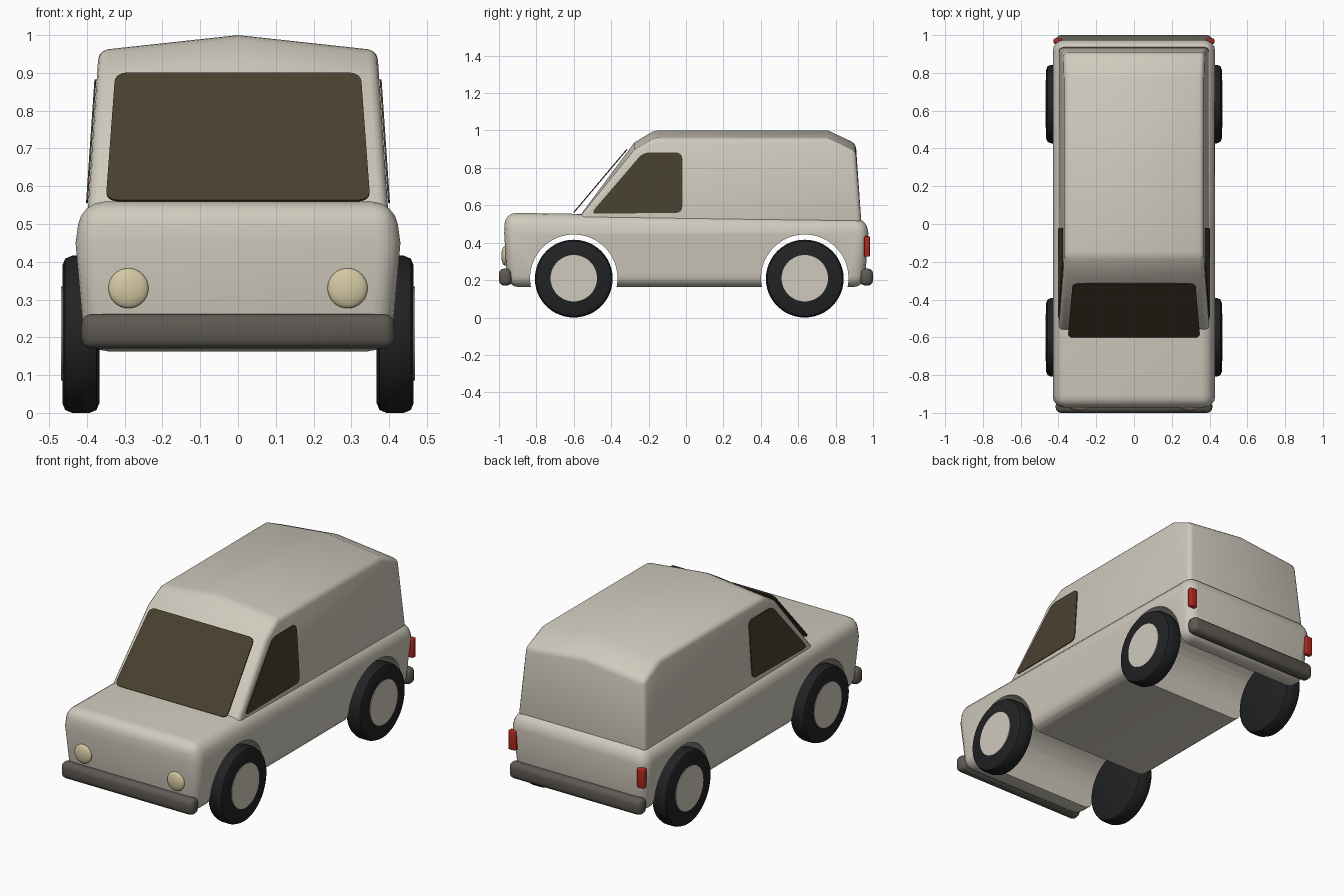
import bpy, bmesh
from math import pi, radians
from mathutils import Vector

default = bpy.data.objects.get("Cube")
if default:
    bpy.data.objects.remove(default, do_unlink=True)


def material(name, rgb):
    m = bpy.data.materials.new(name)
    m.use_nodes = True
    m.diffuse_color = (*rgb, 1)
    m.node_tree.nodes["Principled BSDF"].inputs["Base Color"].default_value = (*rgb, 1)
    return m


cream = material("cream_paint", (0.63, 0.59, 0.51))
glass = material("tinted_glass", (0.065, 0.052, 0.029))
rubber = material("black_rubber", (0.015, 0.016, 0.017))
grey = material("bumper_grey", (0.11, 0.10, 0.085))
lamp = material("headlight_yellow", (0.66, 0.58, 0.37))
red = material("tail_light_red", (0.45, 0.02, 0.013))


def activate(ob):
    bpy.ops.object.select_all(action='DESELECT')
    ob.select_set(True)
    bpy.context.view_layer.objects.active = ob


def finish(ob, name, mat, bevel=0, segments=3, limit=30):
    """Name, colour, bevel and smooth a part."""
    ob.name = ob.data.name = name
    ob.data.materials.clear()
    ob.data.materials.append(mat)
    activate(ob)
    if bevel:
        b = ob.modifiers.new("bevel", 'BEVEL')
        b.width, b.segments = bevel, segments
        b.limit_method, b.angle_limit = 'ANGLE', radians(limit)
        bpy.ops.object.modifier_apply(modifier="bevel")
    bpy.ops.object.shade_smooth_by_angle(angle=radians(35))
    return ob


def from_bmesh(bm):
    bmesh.ops.recalc_face_normals(bm, faces=bm.faces[:])
    me = bpy.data.meshes.new("part")
    bm.to_mesh(me)
    bm.free()
    ob = bpy.data.objects.new("part", me)
    bpy.context.collection.objects.link(ob)
    return ob


def box(name, centre, size, mat, bevel):
    bpy.ops.mesh.primitive_cube_add(size=1, location=centre)
    ob = bpy.context.object
    ob.scale = size
    bpy.ops.object.transform_apply(location=False, rotation=False, scale=True)
    return finish(ob, name, mat, bevel)


def cylinder(radius, depth, centre):
    bpy.ops.mesh.primitive_cylinder_add(vertices=48, radius=radius, depth=depth,
                                        location=centre, rotation=(0, pi / 2, 0))
    return bpy.context.object


def plate(name, corners, radius, push, mat):
    """Thin panel with rounded corners."""
    bm = bmesh.new()
    face = bm.faces.new([bm.verts.new(c) for c in corners])
    bmesh.ops.bevel(bm, geom=bm.verts[:], offset=radius, segments=4,
                    profile=0.5, affect='VERTICES')
    out = bmesh.ops.extrude_face_region(bm, geom=bm.faces[:])
    bmesh.ops.translate(bm, vec=Vector(push),
                        verts=[g for g in out["geom"] if isinstance(g, bmesh.types.BMVert)])
    return finish(from_bmesh(bm), name, mat)


# Lower body: stacked rectangles (half width, front y, rear y, front z, rear z)
levels = [(0.405, -0.955, 0.955, 0.163, 0.163),
          (0.43, -0.972, 0.975, 0.45, 0.45),
          (0.415, -0.968, 0.962, 0.56, 0.532)]
bm = bmesh.new()
rings = [[bm.verts.new(p) for p in ((-w, f, zf), (w, f, zf), (w, r, zr), (-w, r, zr))]
         for w, f, r, zf, zr in levels]
bm.faces.new(rings[0])
bm.faces.new(rings[-1])
for low, high in zip(rings, rings[1:]):
    for i in range(4):
        j = (i + 1) % 4
        bm.faces.new((low[i], low[j], high[j], high[i]))
body = finish(from_bmesh(bm), "lower_body", cream, 0.06, 4)

# Wheel arches cut straight through
axles = {"front": -0.6, "rear": 0.635}
for y in axles.values():
    cutter = cylinder(0.234, 1.4, (0, y, 0.21))
    cutter.hide_render = True
    cut = body.modifiers.new("arch", 'BOOLEAN')
    cut.operation, cut.solver, cut.object = 'DIFFERENCE', 'EXACT', cutter
    activate(body)
    bpy.ops.object.modifier_apply(modifier="arch")
    bpy.data.objects.remove(cutter, do_unlink=True)
finish(body, "lower_body", cream)


# Cabin: side profile with a gently ridged roof
def half_width(z):
    return 0.398 - 0.068 * (z - 0.53)


profile = [(-0.6, 0.50, 0), (-0.277, 0.935, 0.04), (-0.17, 1.0, 0.04),
           (0.76, 1.0, 0.04), (0.908, 0.93, 0.04), (0.938, 0.50, 0)]
bm = bmesh.new()
columns = []
for side in (-1, 0, 1):
    columns.append([bm.verts.new((side * half_width(z - d), y, z - abs(side) * d))
                    for y, z, d in profile])
for a, b in zip(columns, columns[1:]):
    for i in range(len(profile)):
        j = (i + 1) % len(profile)
        bm.faces.new((a[i], a[j], b[j], b[i]))
bm.faces.new(columns[0])
bm.faces.new(columns[2])
finish(from_bmesh(bm), "cabin", cream, 0.025, 3, 28)

# Windows
plate("windscreen", [(-0.35, -0.597, 0.56), (0.35, -0.597, 0.56),
                     (0.325, -0.313, 0.897), (-0.325, -0.313, 0.897)],
      0.03, (0, -0.005, 0.004), glass)
outline = [(-0.51, 0.555), (-0.02, 0.56), (-0.02, 0.882), (-0.23, 0.882)]
for side, label in ((1, "left"), (-1, "right")):
    plate(label + "_side_window",
          [(side * (half_width(z) + 0.001), y, z) for y, z in outline],
          0.03, (side * 0.005, 0, 0), glass)

    # Wheels
    for end, y in axles.items():
        tyre = cylinder(0.208, 0.098, (side * 0.416, y, 0.208))
        finish(tyre, f"{end}_{label}_tyre", rubber, 0.026, 2, 60)
        hub = cylinder(0.124, 0.03, (side * 0.454, y, 0.21))
        finish(hub, f"{end}_{label}_hubcap", cream)

    # Lights
    bpy.ops.mesh.primitive_uv_sphere_add(segments=32, ring_count=16, radius=0.053,
                                         location=(side * 0.29, -0.968, 0.33))
    bpy.context.object.scale.y = 0.36
    finish(bpy.context.object, label + "_headlight", lamp)
    box(label + "_tail_light", (side * 0.402, 0.968, 0.38), (0.046, 0.03, 0.11), red, 0.007)

# Bumpers
box("front_bumper", (0, -0.966, 0.216), (0.83, 0.068, 0.092), grey, 0.028)
box("rear_bumper", (0, 0.966, 0.216), (0.83, 0.068, 0.092), grey, 0.028)
